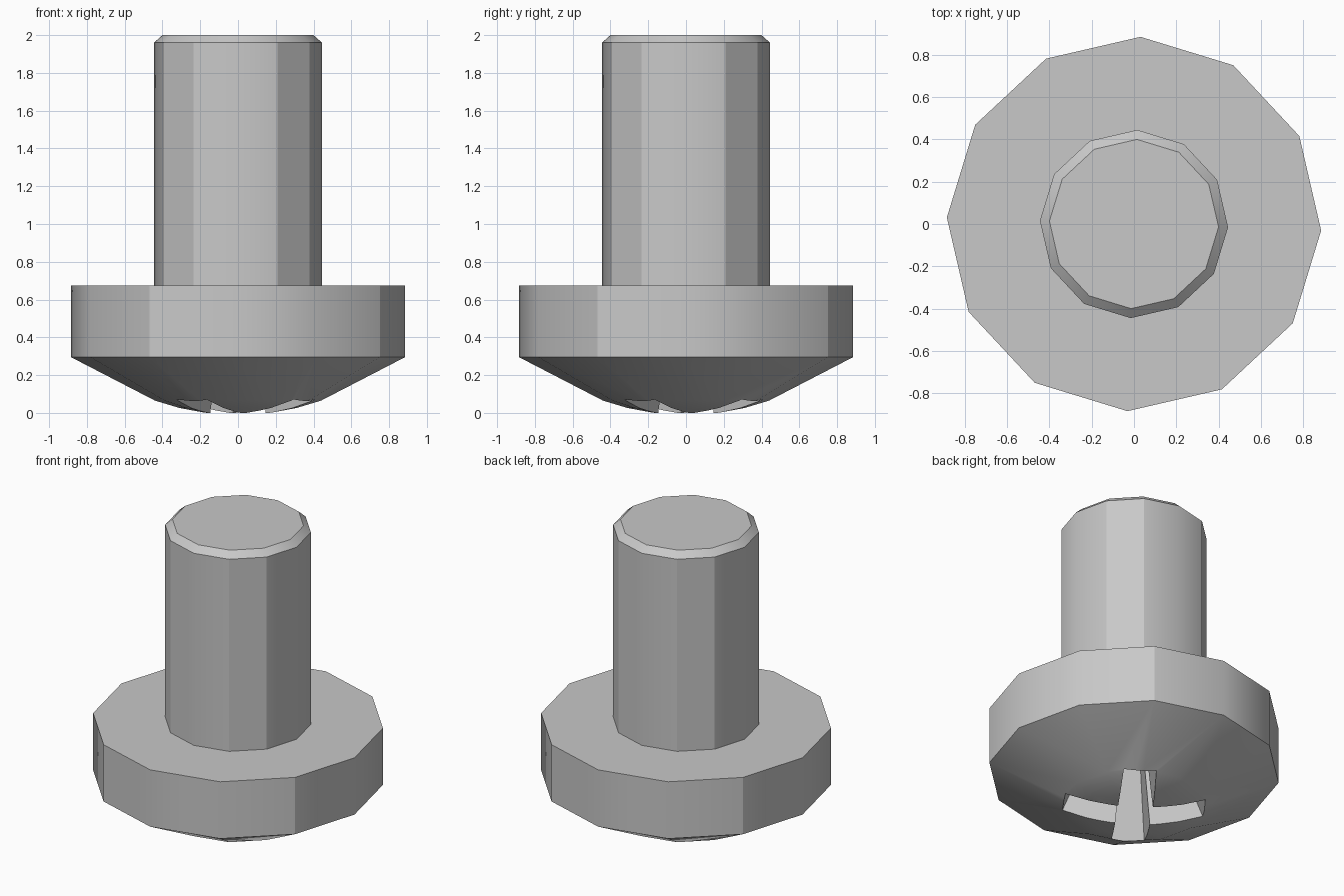
import bpy, bmesh
from math import sin, cos, radians

SIDES = 12
TWIST = -2

cube = bpy.data.objects.get("Cube")
if cube:
    bpy.data.objects.remove(cube, do_unlink=True)

steel = bpy.data.materials.new("grey_steel")
steel.use_nodes = True
grey = (0.58, 0.58, 0.58, 1)
steel.diffuse_color = grey
steel.node_tree.nodes["Principled BSDF"].inputs["Base Color"].default_value = grey


def make_object(name, bm):
    bmesh.ops.recalc_face_normals(bm, faces=bm.faces)
    mesh = bpy.data.meshes.new(name)
    bm.to_mesh(mesh)
    bm.free()
    mesh.materials.append(steel)
    obj = bpy.data.objects.new(name, mesh)
    bpy.context.collection.objects.link(obj)
    return obj


def loft(bm, rings):
    """Join matching point rings with quads and cap both ends."""
    loops = [[bm.verts.new(p) for p in ring] for ring in rings]
    for a, b in zip(loops, loops[1:]):
        for i in range(len(a)):
            j = (i + 1) % len(a)
            bm.faces.new((a[i], a[j], b[j], b[i]))
    bm.faces.new(loops[0])
    bm.faces.new(loops[-1])
    return loops


def lathe(name, profile, crisp):
    """Twelve-sided turned part; crisp lists which side edges of each quarter are sharp."""
    bm = bmesh.new()
    angles = [radians(TWIST - 360 * k / SIDES) for k in range(SIDES)]
    loops = loft(bm, [[(r * cos(a), r * sin(a), z) for a in angles] for r, z in profile])
    bmesh.ops.recalc_face_normals(bm, faces=bm.faces)
    column = {v: k for loop in loops for k, v in enumerate(loop)}
    for f in bm.faces:
        f.smooth = True
    for e in bm.edges:
        a, b = e.verts
        upright = (a.co - b.co).xy.length < 0.001
        if upright:
            e.smooth = column[a] % 3 not in crisp
        else:
            e.smooth = e.calc_face_angle(0) < radians(25)
    return make_object(name, bm)


# Wide head with a shallow domed underside
head = lathe("screw_head", [(0.17, 0), (0.31, 0.026), (0.44, 0.065),
                            (0.885, 0.295), (0.885, 0.675)], {1})

# Shaft with a chamfered tip
lathe("screw_shaft", [(0.445, 0.62), (0.445, 1.96), (0.4, 2)], {1, 2})


# Tapered cross recess
def cross_ring(z):
    reach = 0.43 - 0.4 * (z - 0.06)
    half = 0.1 - 0.09 * (z - 0.06)
    ring = []
    for q in range(4):
        a = radians(55 + 90 * q)
        for u, v in ((reach, -half), (reach, half), (half, half)):
            ring.append((u * cos(a) - v * sin(a), u * sin(a) + v * cos(a), z))
    return ring


bm = bmesh.new()
loft(bm, [cross_ring(-0.1), cross_ring(0.5)])
cutter = make_object("recess_cutter", bm)
cutter.hide_render = True

cut = head.modifiers.new("cross_recess", 'BOOLEAN')
cut.operation = 'DIFFERENCE'
cut.solver = 'EXACT'
cut.object = cutter

# Bake the recess into the head and drop the cutter
graph = bpy.context.evaluated_depsgraph_get()
baked = bpy.data.meshes.new_from_object(head.evaluated_get(graph))
head.modifiers.clear()
head.data = baked
bpy.data.objects.remove(cutter, do_unlink=True)
